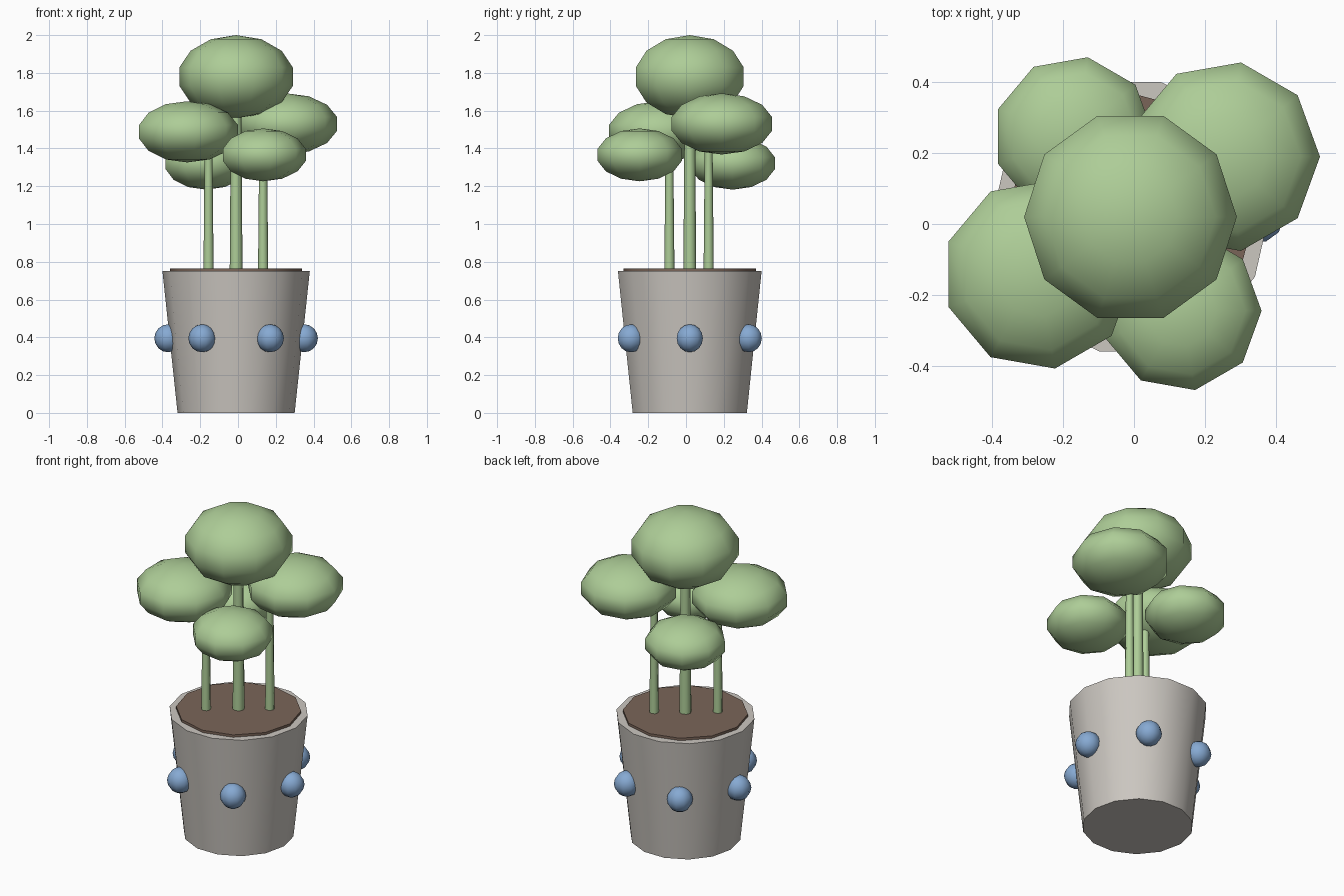
import bpy, bmesh
from math import sin, cos, pi, radians

cube = bpy.data.objects.get("Cube")
if cube:
    bpy.data.objects.remove(cube, do_unlink=True)


def material(name, rgb):
    m = bpy.data.materials.new(name)
    m.use_nodes = True
    m.diffuse_color = (*rgb, 1)
    m.node_tree.nodes["Principled BSDF"].inputs["Base Color"].default_value = (*rgb, 1)
    return m


green = material("leaf green", (0.42, 0.61, 0.31))
grey = material("pot grey", (0.60, 0.57, 0.53))
brown = material("soil brown", (0.195, 0.13, 0.098))
blue = material("knob blue", (0.24, 0.40, 0.65))


def lathe(name, profile, sides, location, mat):
    """Turn (radius, height) pairs about z; a zero radius closes to a pole."""
    bm = bmesh.new()
    rings = []
    for r, z in profile:
        turns = [2 * pi * i / sides for i in range(sides if r > 0 else 1)]
        rings.append([bm.verts.new((r * cos(a), r * sin(a), z)) for a in turns])
    for low, high in zip(rings, rings[1:]):
        for i in range(sides):
            j = i + 1
            corners = [low[i % len(low)], low[j % len(low)],
                       high[j % len(high)], high[i % len(high)]]
            bm.faces.new(list(dict.fromkeys(corners)))
    for end in (rings[0], rings[-1]):
        if len(end) > 1:
            bm.faces.new(end)
    bmesh.ops.recalc_face_normals(bm, faces=bm.faces)
    for f in bm.faces:
        f.smooth = True
    for e in bm.edges:
        e.smooth = e.calc_face_angle(0) < radians(50)
    mesh = bpy.data.meshes.new(name)
    bm.to_mesh(mesh)
    bm.free()
    mesh.materials.append(mat)
    ob = bpy.data.objects.new(name, mesh)
    ob.location = location
    bpy.context.collection.objects.link(ob)
    return ob


def ball(name, radius, half_height, sides, location, mat, rings=7):
    lats = [pi * (k / rings - 0.5) for k in range(rings + 1)]
    profile = [(radius * cos(a), half_height * sin(a)) for a in lats]
    profile[0], profile[-1] = (0, -half_height), (0, half_height)
    lathe(name, profile, sides, location, mat)


CX, CY = -0.01, 0.02

# Pot and soil
lathe("pot", [(0.31, 0), (0.39, 0.75)], 14, (CX, CY, 0), grey)
lathe("soil", [(0.35, 0.735), (0.35, 0.765)], 12, (CX, CY, 0), brown)

# Knobs around the pot
for k in range(6):
    a = k * pi / 3
    ball(f"knob_{k + 1}", 0.073, 0.074, 10,
         (CX + 0.36 * cos(a), CY + 0.36 * sin(a), 0.395), blue, rings=8)

# Stems
lathe("main_stem", [(0.034, 0.74), (0.027, 1.7)], 8, (CX, CY, 0), green)
for name, x, y, top in (("right_stem", -0.156, -0.088, 1.46),
                        ("left_stem", 0.133, 0.12, 1.5)):
    lathe(name, [(0.027, 0.74), (0.02, top)], 8, (x, y, 0), green)

# Foliage
ball("top_foliage", 0.308, 0.22, 10, (CX, CY, 1.78), green)
ball("front_right_foliage", 0.277, 0.162, 9, (-0.27, -0.142, 1.488), green)
ball("back_left_foliage", 0.277, 0.162, 9, (0.255, 0.19, 1.53), green)
ball("back_right_foliage", 0.233, 0.14, 9, (-0.17, 0.247, 1.322), green)
ball("front_left_foliage", 0.233, 0.14, 9, (0.133, -0.245, 1.366), green)
